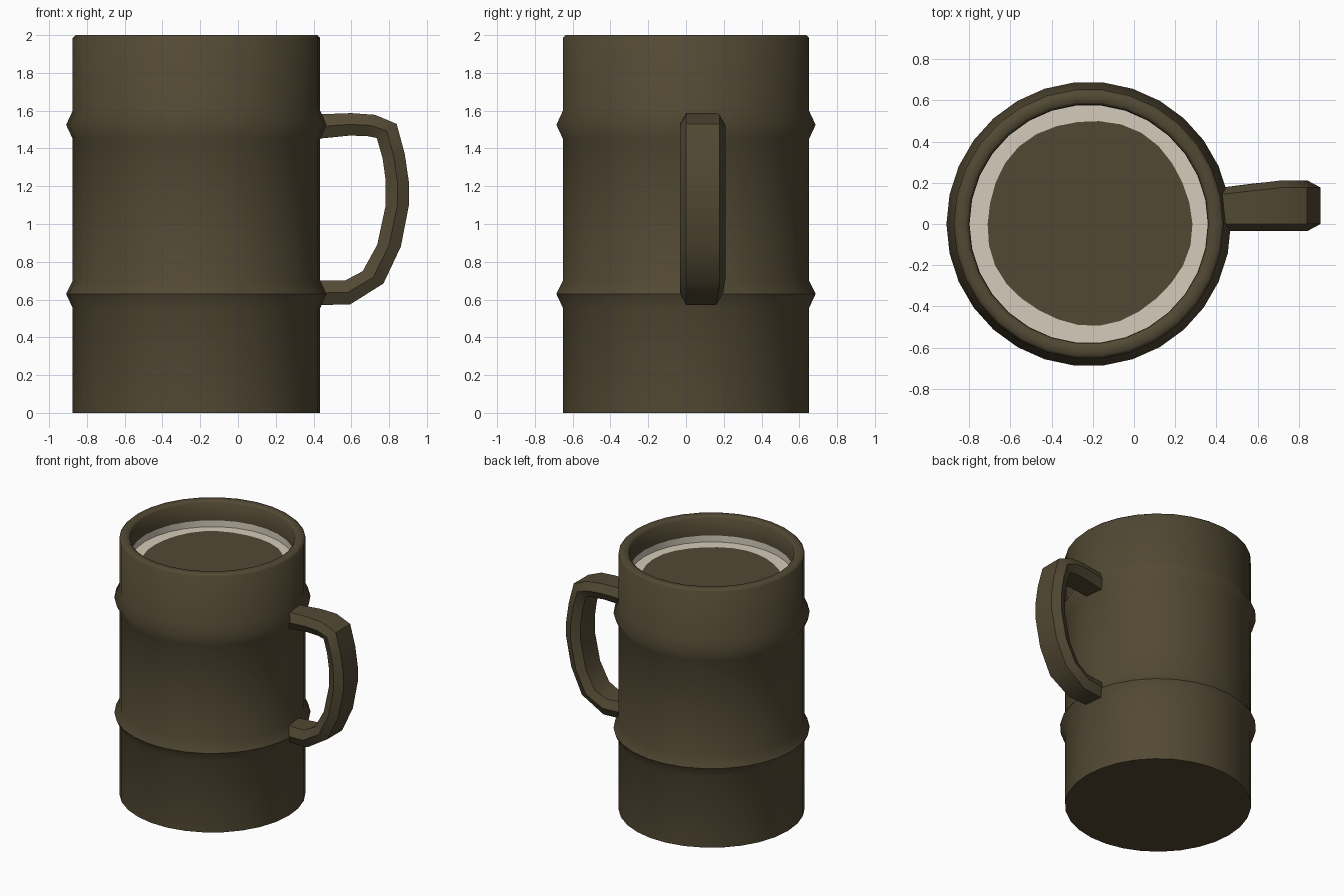
import bpy, bmesh, math

if "Cube" in bpy.data.objects:
    bpy.data.objects.remove(bpy.data.objects["Cube"])

N = 30            # sides of the mug
CX = -0.22        # mug axis


def material(name, rgb):
    m = bpy.data.materials.new(name)
    m.diffuse_color = (*rgb, 1)
    m.use_nodes = True
    m.node_tree.nodes["Principled BSDF"].inputs["Base Color"].default_value = m.diffuse_color
    return m


brown = material("dark_brown", (0.085, 0.066, 0.034))
cream = material("foam_cream", (0.66, 0.60, 0.49))


def finish(name, bm, mats, angle, fix=True):
    if fix:
        bmesh.ops.recalc_face_normals(bm, faces=bm.faces)
    me = bpy.data.meshes.new(name)
    bm.to_mesh(me)
    bm.free()
    ob = bpy.data.objects.new(name, me)
    bpy.context.collection.objects.link(ob)
    for m in mats:
        me.materials.append(m)
    bpy.ops.object.select_all(action='DESELECT')
    ob.select_set(True)
    bpy.context.view_layer.objects.active = ob
    bpy.ops.object.shade_smooth_by_angle(angle=math.radians(angle))
    return ob


def ring(bm, r, z, wobble=None):
    out = []
    for i in range(N):
        a = 2 * math.pi * i / N
        q = r + (wobble(a) if wobble else 0)
        out.append(bm.verts.new((CX + q * math.cos(a), q * math.sin(a), z)))
    return out


def bridge(bm, a, b, mat=0):
    n = len(a)
    for i in range(n):
        j = (i + 1) % n
        bm.faces.new((a[i], a[j], b[j], b[i])).material_index = mat


# mug: outer wall with two raised hoops, rim, inner wall, foam edge, drink surface
bm = bmesh.new()
R = 0.655
profile = [(R, 0, 0), (R, 0.555, 0), (0.69, 0.63, 0), (R, 0.70, 0),
           (R, 1.45, 0), (0.69, 1.525, 0), (R, 1.60, 0), (R, 1.985, 0),
           (0.64, 2.0, 0), (0.595, 2.0, 0), (0.58, 1.985, 0),
           (0.578, 1.85, 0), (0.578, 1.80, 1)]
prev = first = None
for r, z, mat in profile:
    cur = ring(bm, r, z)
    if prev:
        bridge(bm, prev, cur, mat)
    else:
        first = cur
    prev = cur
bm.faces.new(first[::-1])
edge = ring(bm, 0.497, 1.80,
            lambda a: 0.008 * math.cos(a - 1.1) + 0.006 * math.cos(5 * a + 1))
bridge(bm, prev, edge, 1)
bm.faces.new(edge)
finish("mug_body", bm, [brown, cream], 50)

# handle: hexagonal section swept along outer/inner side points (x, z)
outer = [(0.41, 1.58), (0.60, 1.587), (0.725, 1.578), (0.84, 1.53), (0.883, 1.37),
         (0.905, 1.22), (0.905, 1.10), (0.862, 0.88), (0.77, 0.685),
         (0.595, 0.575), (0.41, 0.57)]
inner = [(0.41, 1.45), (0.59, 1.468), (0.68, 1.466), (0.735, 1.455), (0.765, 1.35),
         (0.782, 1.23), (0.782, 1.10), (0.737, 0.89), (0.66, 0.75),
         (0.565, 0.70), (0.41, 0.70)]
bm = bmesh.new()
prev = first = None
for (ox, oz), (ix, iz) in zip(outer, inner):
    t = min(1, max(0, (ox - 0.41) / 0.3))
    y0, y1 = -0.033, 0.175 + 0.035 * t        # widens away from the mug
    mx, mz = (ox + ix) / 2, (oz + iz) / 2
    pts = [(ox, y0 + 0.033, oz), (ox, y1 - 0.033, oz), (mx, y1, mz),
           (ix, y1 - 0.033, iz), (ix, y0 + 0.033, iz), (mx, y0, mz)]
    cur = [bm.verts.new(p) for p in pts]
    if prev:
        bridge(bm, prev, cur)
    else:
        first = cur
    prev = cur
bm.faces.new(first)
bm.faces.new(prev[::-1])
finish("handle", bm, [brown], 40)
